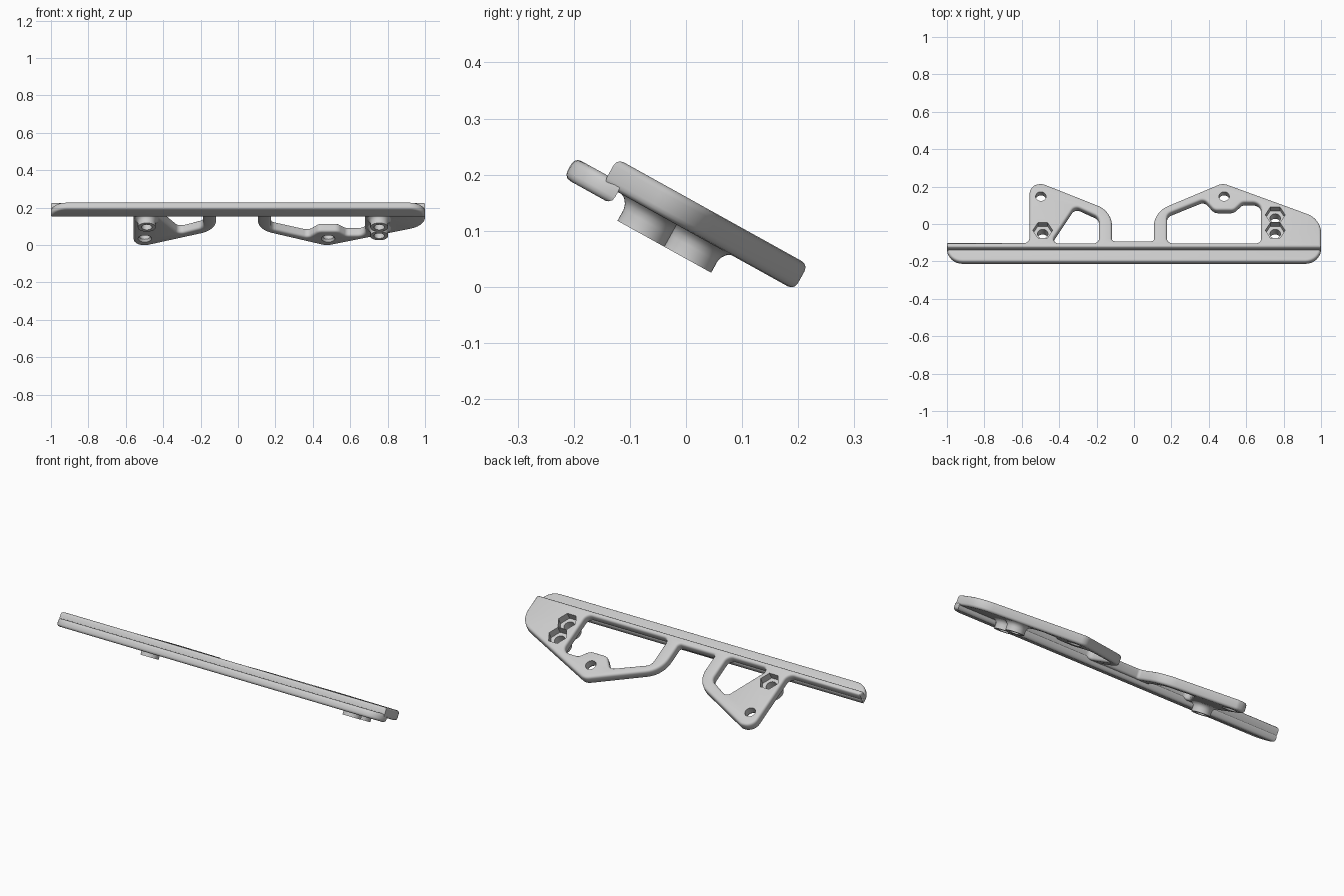
import bpy, bmesh, math
from mathutils import Matrix, Vector

cube = bpy.data.objects.get("Cube")
if cube:
    bpy.data.objects.remove(cube)

# Everything is modelled flat, then tipped forward by this frame
FRAME = Matrix.Translation((0, 0, 0.002)) @ Matrix.Rotation(math.radians(-29), 4, 'X')

grey = bpy.data.materials.new("light grey")
grey.use_nodes = True
grey.diffuse_color = (0.6, 0.6, 0.6, 1)
grey.node_tree.nodes["Principled BSDF"].inputs["Base Color"].default_value = (0.6, 0.6, 0.6, 1)


def rounded(corners, steps=8):
    """Polygon of (x, y, radius) corners turned into points with true arcs."""
    pts = []
    for i, (x, y, r) in enumerate(corners):
        p = Vector((x, y))
        if not r:
            pts.append(p)
            continue
        a = (Vector(corners[i - 1][:2]) - p).normalized()
        b = (Vector(corners[(i + 1) % len(corners)][:2]) - p).normalized()
        half = (math.pi - a.angle(b)) / 2
        c = p + (a + b).normalized() * r / math.cos(half)
        start = p + a * r * math.tan(half) - c
        end = p + b * r * math.tan(half) - c
        for k in range(steps + 1):
            t = k / steps
            arm = start * math.sin((1 - t) * 2 * half) + end * math.sin(t * 2 * half)
            pts.append(c + arm / math.sin(2 * half))
    return pts


def link(name, mesh):
    ob = bpy.data.objects.new(name, mesh)
    bpy.context.collection.objects.link(ob)
    ob.matrix_world = FRAME
    return ob


def slab(name, loops, low, high, bevel):
    """Flat slab with holes and rounded edges, made from filled 2D splines."""
    cu = bpy.data.curves.new(name, 'CURVE')
    cu.dimensions, cu.fill_mode = '2D', 'BOTH'
    cu.extrude = (high - low) / 2 - bevel
    cu.bevel_depth, cu.bevel_resolution, cu.offset = bevel, 2, -bevel
    for loop in loops:
        pts = rounded(loop)
        sp = cu.splines.new('POLY')
        sp.points.add(len(pts) - 1)
        for q, p in zip(sp.points, pts):
            q.co = (p.x, p.y, 0, 1)
        sp.use_cyclic_u = True
    tmp = link(name + "_curve", cu)
    bpy.context.view_layer.update()
    graph = bpy.context.evaluated_depsgraph_get()
    mesh = bpy.data.meshes.new_from_object(tmp.evaluated_get(graph))
    bpy.data.objects.remove(tmp)
    bm = bmesh.new()
    bm.from_mesh(mesh)
    bmesh.ops.remove_doubles(bm, verts=bm.verts, dist=0.0001)
    bmesh.ops.recalc_face_normals(bm, faces=bm.faces)
    bmesh.ops.translate(bm, verts=bm.verts, vec=(0, 0, (low + high) / 2))
    bm.to_mesh(mesh)
    bm.free()
    return link(name, mesh)


def lathe(name, spots, profile, sides):
    """Closed round solids with a (radius, height) profile at each spot."""
    bm = bmesh.new()
    for x, y in spots:
        rings = []
        for r, z in profile:
            angles = [math.tau * k / sides for k in range(sides)]
            rings.append([bm.verts.new((x + r * math.cos(a), y + r * math.sin(a), z)) for a in angles])
        for lo, hi in zip(rings, rings[1:]):
            for k in range(sides):
                j = (k + 1) % sides
                bm.faces.new((lo[k], lo[j], hi[j], hi[k]))
        bm.faces.new(rings[0][::-1])
        bm.faces.new(rings[-1])
    mesh = bpy.data.meshes.new(name)
    bm.to_mesh(mesh)
    bm.free()
    return link(name, mesh)


# Plate with two open brackets
outline = [(-1, -.217, 0), (1, -.217, 0), (1, -.041, .12), (.474, .178, .06),
           (.107, .002, .13), (.107, -.177, .015), (-.118, -.177, .015), (-.118, .006, .13),
           (-.485, .172, .04), (-.558, .172, .055), (-.558, -.189, .035), (-1, -.189, 0)]
small_window = [(-.447, -.19, .025), (-.187, -.19, .03), (-.187, -.03, .045), (-.315, .037, .03)]
large_window = [(.177, -.19, .03), (.68, -.19, .03), (.68, .06, .045), (.58, .06, .03),
                (.535, .012, .04), (.43, .012, .04), (.375, .078, .03), (.177, -.013, .04)]
plate = slab("bracket_plate", [outline, small_window, large_window], .087, .1385, .013)

# Long front rail
rail = slab("front_rail", [[(-1, -.284, .085), (1, -.284, .085), (1, -.187, 0), (-1, -.187, 0)]],
            .063, .104, .013)

# Screw bosses, flared where they meet the plate
nut_spots = [(-.488, -.115), (.755, -.115), (.755, -.02)]
eye_spots = [(-.498, .092), (.482, .092)]
boss_profile = [(.048, .042), (.048, .065), (.051, .075), (.057, .083), (.066, .088), (.066, .092)]
bosses = [lathe(f"screw_boss_{i + 1}", [s], boss_profile, 40) for i, s in enumerate(nut_spots)]

# Cutters: screw holes, chamfered eyelets and hexagonal nut pockets
cutters = [lathe("screw_hole_cutter", nut_spots, [(.028, 0), (.028, .2)], 32),
           lathe("eyelet_cutter", eye_spots, [(.042, .08), (.028, .099), (.028, .2)], 32),
           lathe("nut_pocket_cutter", nut_spots, [(.053, .099), (.053, .2)], 6)]
for ob in [plate] + bosses:
    for cutter in cutters:
        cutter.hide_render = True
        if ob is not plate and cutter is not cutters[0]:
            continue
        bpy.context.view_layer.objects.active = ob
        mod = ob.modifiers.new("cut", 'BOOLEAN')
        mod.operation, mod.solver, mod.object = 'DIFFERENCE', 'EXACT', cutter
        bpy.ops.object.modifier_apply(modifier=mod.name)
for cutter in cutters:
    bpy.data.objects.remove(cutter)

# Finish
for ob in [plate, rail] + bosses:
    ob.data.materials.clear()
    ob.data.materials.append(grey)
    for poly in ob.data.polygons:
        poly.material_index = 0
    bpy.ops.object.select_all(action='DESELECT')
    ob.select_set(True)
    bpy.context.view_layer.objects.active = ob
    bpy.ops.object.shade_smooth_by_angle(angle=math.radians(35))
